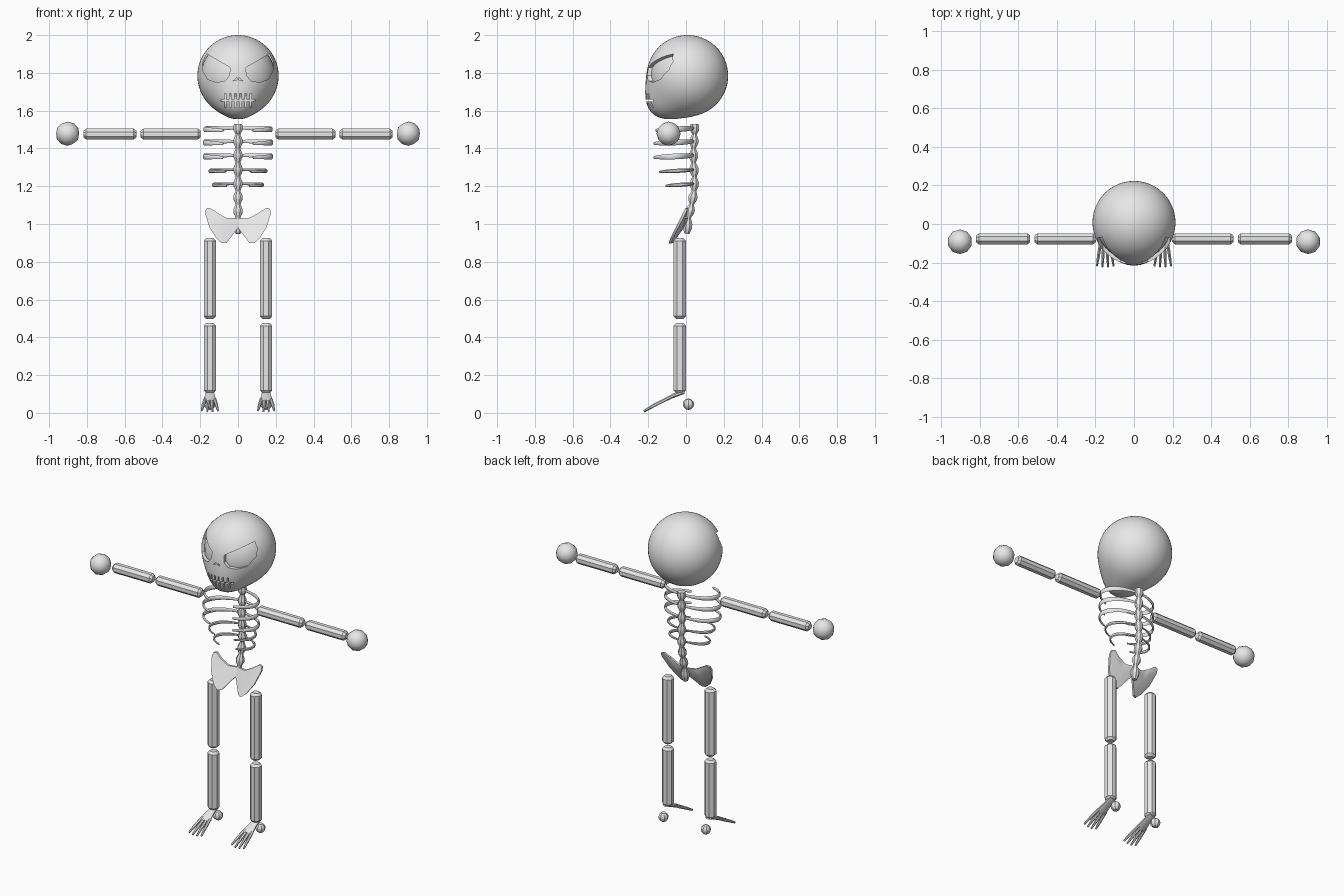
import bpy, bmesh
from math import sin, cos, pi, radians, exp
from mathutils import Vector, Matrix

cube = bpy.data.objects.get("Cube")
if cube:
    bpy.data.objects.remove(cube, do_unlink=True)

GREY = (0.8, 0.8, 0.8, 1)
bone = bpy.data.materials.new("bone_grey")
bone.diffuse_color = GREY
bone.use_nodes = True
bone.node_tree.nodes["Principled BSDF"].inputs["Base Color"].default_value = GREY


def finish(bm, name, angle=30):
    """Turn a bmesh into a shaded object."""
    bmesh.ops.recalc_face_normals(bm, faces=bm.faces)
    me = bpy.data.meshes.new(name)
    bm.to_mesh(me)
    bm.free()
    me.materials.append(bone)
    me.shade_smooth()
    me.set_sharp_from_angle(angle=radians(angle))
    ob = bpy.data.objects.new(name, me)
    bpy.context.scene.collection.objects.link(ob)
    return ob


def loft(bm, points, sizes, sides=8, up=(0, 0, 1)):
    """Sweep an oval along points; sizes are (side, up) half widths."""
    points = [Vector(p) for p in points]
    rings = []
    for i, (p, (a, b)) in enumerate(zip(points, sizes)):
        t = (points[min(i + 1, len(points) - 1)] - points[max(i - 1, 0)]).normalized()
        s = t.cross(Vector(up)).normalized()
        u = s.cross(t)
        angles = [2 * pi * (k + 0.5) / sides for k in range(sides)]
        rings.append([bm.verts.new(p + s * a * cos(q) + u * b * sin(q)) for q in angles])
    for r0, r1 in zip(rings, rings[1:]):
        for k in range(sides):
            n = (k + 1) % sides
            bm.faces.new((r0[k], r0[n], r1[n], r1[k]))
    bm.faces.new(rings[0])
    bm.faces.new(rings[-1])


def prism(bm, outline, y0, y1):
    """Extrude an (x, z) outline along y."""
    front = [bm.verts.new((x, y0, z)) for x, z in outline]
    back = [bm.verts.new((x, y1, z)) for x, z in outline]
    bm.faces.new(front)
    bm.faces.new(back[::-1])
    for k in range(len(front)):
        n = (k + 1) % len(front)
        bm.faces.new((front[n], front[k], back[k], back[n]))


def box(bm, x, z, w, h, y1):
    prism(bm, [(x - w, z - h), (x + w, z - h), (x + w, z + h), (x - w, z + h)], -0.4, y1)


def limb(name, start, end, r, up):
    """Eight-sided bone with chamfered ends."""
    a, b = Vector(start), Vector(end)
    d = (b - a).normalized() * 0.014
    bm = bmesh.new()
    loft(bm, [a, a + d, b - d, b], [(q * r, q * r) for q in (0.65, 1.06, 1.06, 0.65)], up=up)
    return finish(bm, name)


# Skull: a sphere with the jaw swelling out at the lower front
CENTRE = Vector((0, 0.008, 1.785))
JAW = Vector((0, -0.682, -0.731))
bm = bmesh.new()
bmesh.ops.create_uvsphere(bm, u_segments=48, v_segments=32, radius=1)
for v in bm.verts:
    d = v.co.normalized()
    off = d.angle(JAW) / radians(20)
    v.co = CENTRE + d * (0.215 + 0.058 * exp(-off * off / 2))
skull = finish(bm, "skull")

# Cutters for eye sockets, nostrils and the stitched mouth
EYE = [(0.042, 1.828), (0.165, 1.9), (0.186, 1.86), (0.188, 1.815),
       (0.16, 1.766), (0.115, 1.75), (0.07, 1.757), (0.045, 1.785)]
bm = bmesh.new()
for s in (-1, 1):
    prism(bm, [(s * x, z) for x, z in EYE], -0.4, 0.0)
    prism(bm, [(s * 0.006, 1.775), (s * 0.006, 1.762), (s * 0.026, 1.758)], -0.4, -0.18)
for k in range(6):
    box(bm, (k - 2.5) * 0.0265, 1.653, 0.004, 0.037, -0.155)
cut_a = finish(bm, "face_cutter")
bm = bmesh.new()
box(bm, 0, 1.654, 0.09, 0.0055, -0.15)
cut_b = finish(bm, "mouth_cutter")
for c in (cut_a, cut_b):
    c.hide_render = True
    m = skull.modifiers.new("cut", "BOOLEAN")
    m.operation = "DIFFERENCE"
    m.solver = "EXACT"
    m.object = c
dg = bpy.context.evaluated_depsgraph_get()
carved = bpy.data.meshes.new_from_object(skull.evaluated_get(dg))
skull.modifiers.clear()
skull.data = carved
carved.shade_smooth()
carved.set_sharp_from_angle(angle=radians(30))
for c in (cut_a, cut_b):
    bpy.data.objects.remove(c, do_unlink=True)

# Curved floor of the eye sockets, deeper under the brow
bm = bmesh.new()
bmesh.ops.create_uvsphere(bm, u_segments=32, v_segments=24, radius=0.198,
                          matrix=Matrix.Translation(CENTRE - Vector((0, 0, 0.006))))
finish(bm, "socket_floor")

# Spine: a chain of beads that bends forward at the bottom
JOINTS = [(1.53, 0.045), (1.475, 0.045), (1.40, 0.04), (1.325, 0.04), (1.25, 0.045),
          (1.175, 0.043), (1.105, 0.03), (1.035, 0.014), (0.945, 0.004)]
path, sizes = [], []
for (z0, y0), (z1, y1) in zip(JOINTS, JOINTS[1:]):
    for f, r in ((0.03, 0.014), (0.4, 0.026), (0.65, 0.025), (0.97, 0.014)):
        path.append((0, y0 + (y1 - y0) * f, z0 + (z1 - z0) * f))
        sizes.append((r, r))
sizes[0] = (0.024, 0.024)
bm = bmesh.new()
loft(bm, path, sizes, up=(0, 1, 0))
finish(bm, "spine")

# Ribs: five pairs of open hoops (height, half width, front reach)
for i, (z, w, front) in enumerate([(1.508, 0.178, -0.17), (1.438, 0.18, -0.18),
                                   (1.364, 0.18, -0.18), (1.288, 0.15, -0.15),
                                   (1.214, 0.132, -0.115)]):
    bm = bmesh.new()
    for s in (-1, 1):
        pts, sz = [], []
        for k in range(13):
            f = k / 12
            th = radians(84 - 148 * f)
            pts.append((s * w * cos(th), (0.04 + front) / 2 + (0.04 - front) / 2 * sin(th),
                        z - 0.012 * f))
            taper = 0.5 + 0.5 * sin(pi * f)
            sz.append((0.006 * taper, (0.015 if i < 3 else 0.011) * taper))
        loft(bm, pts, sz, sides=6)
    finish(bm, f"rib_pair_{i + 1}", 40)

# Pelvis: two leaning wings
WING = [(0.0, 1.03), (0.06, 1.032), (0.11, 1.06), (0.15, 1.086), (0.17, 1.08), (0.174, 1.055),
        (0.15, 0.98), (0.115, 0.925), (0.085, 0.898), (0.06, 0.9), (0.03, 0.94), (0.0, 0.98)]
bm = bmesh.new()
for s in (-1, 1):
    layers = []
    for thick in (0, 1):
        def place(x, z, t):
            y = -0.5 * (1.09 - z) + 0.03 * max(0, 1 - x / 0.1)
            return bm.verts.new((s * x, y + t, z))
        rim = [place(x, z, 0.014 * thick) for x, z in WING]
        hub = place(0.085, 0.99, 0.032 * thick)
        layers.append(rim)
        for k in range(len(rim)):
            bm.faces.new((hub, rim[k], rim[(k + 1) % len(rim)]))
    a, b = layers
    for k in range(len(a)):
        n = (k + 1) % len(a)
        bm.faces.new((a[k], a[n], b[n], b[k]))
finish(bm, "pelvis")

# Arms, legs, hands and feet
UPZ, UPY = (0, 0, 1), (0, 1, 0)
for s, side in ((1, "left"), (-1, "right")):
    limb(side + "_upper_arm", (s * 0.198, -0.077, 1.476), (s * 0.515, -0.077, 1.476), 0.029, UPZ)
    limb(side + "_forearm", (s * 0.538, -0.077, 1.476), (s * 0.818, -0.077, 1.476), 0.029, UPZ)
    limb(side + "_thigh", (s * 0.149, -0.033, 0.925), (s * 0.149, -0.033, 0.498), 0.033, UPY)
    limb(side + "_shin", (s * 0.149, -0.033, 0.475), (s * 0.149, -0.033, 0.105), 0.033, UPY)

    bm = bmesh.new()
    bmesh.ops.create_icosphere(bm, subdivisions=2, radius=0.064,
                               matrix=Matrix.Translation((s * 0.902, -0.092, 1.478)))
    finish(bm, side + "_hand")
    bm = bmesh.new()
    bmesh.ops.create_uvsphere(bm, u_segments=8, v_segments=6, radius=0.03,
                              matrix=Matrix.Translation((s * 0.149, 0.013, 0.046)))
    finish(bm, side + "_heel")

    # Foot: thin sole that fans into four toes
    bm = bmesh.new()
    x0 = s * 0.149
    loft(bm, [(x0, -0.01, 0.112), (x0, -0.065, 0.092), (x0, -0.125, 0.062)],
         [(0.022, 0.012), (0.027, 0.012), (0.038, 0.009)])
    for k in range(4):
        spread = (k - 1.5) / 1.5
        tip = 0.005 if k in (1, 2) else 0
        loft(bm, [(x0 + spread * 0.026, -0.105, 0.072), (x0 + spread * 0.035, -0.165, 0.042),
                  (x0 + spread * 0.043, -0.217 - tip, 0.013 - tip)],
             [(0.009, 0.009), (0.009, 0.009), (0.005, 0.006)], sides=6)
    finish(bm, side + "_foot", 40)
